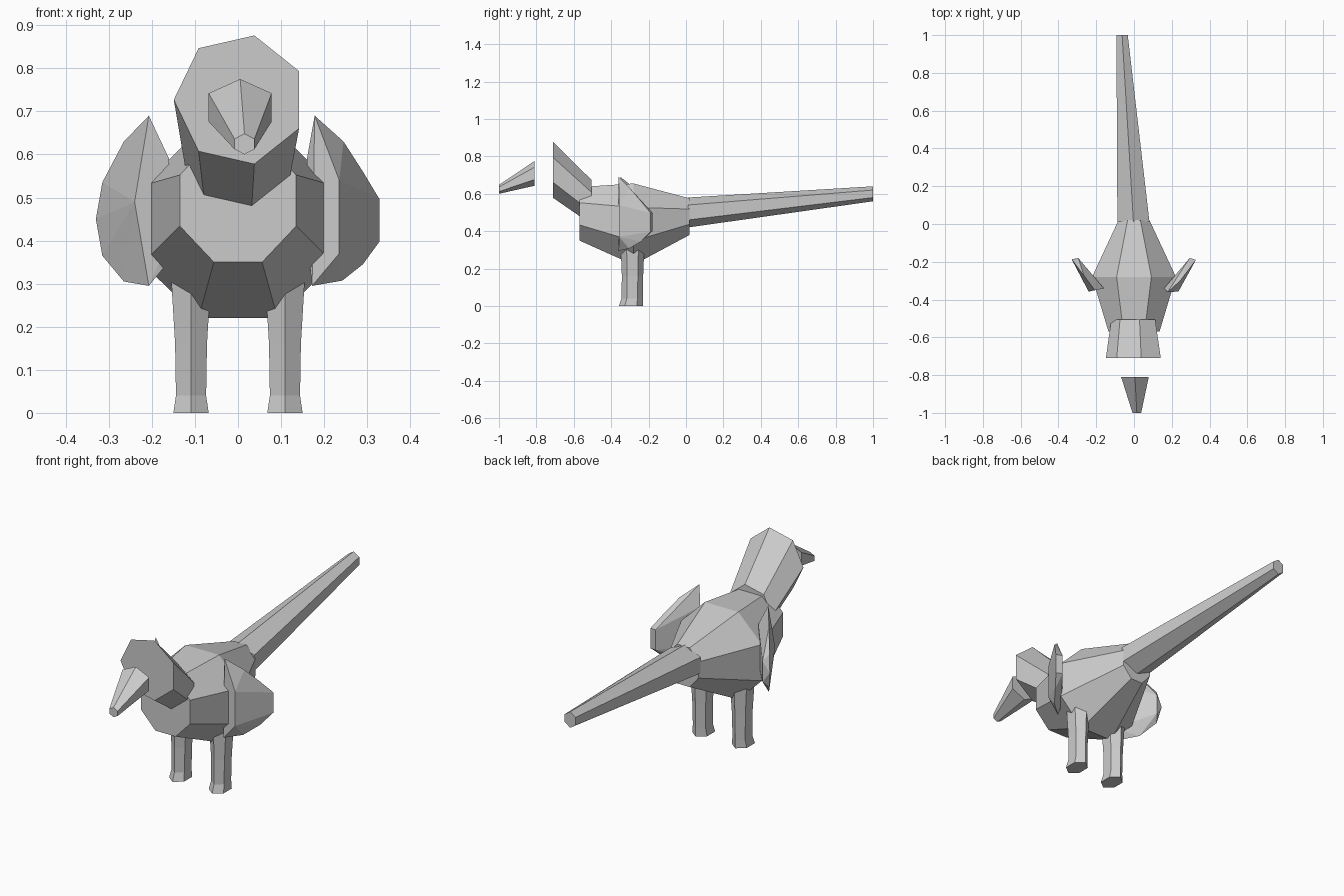
import bpy, bmesh
from math import sin, cos, pi, radians
from mathutils import Vector

cube = bpy.data.objects.get("Cube")
if cube:
    bpy.data.objects.remove(cube, do_unlink=True)

grey = bpy.data.materials.new("plain_grey")
grey.use_nodes = True
colour = (0.6, 0.6, 0.6, 1)
grey.diffuse_color = colour
grey.node_tree.nodes["Principled BSDF"].inputs["Base Color"].default_value = colour


def finish(name, bm):
    bmesh.ops.recalc_face_normals(bm, faces=bm.faces)
    mesh = bpy.data.meshes.new(name)
    bm.to_mesh(mesh)
    bm.free()
    mesh.materials.append(grey)
    obj = bpy.data.objects.new(name, mesh)
    bpy.context.collection.objects.link(obj)
    return obj


def ring(centre, half_u, half_v, sides, start=0.0, upright=False):
    """Polygon around the y axis, or around the z axis when upright."""
    pts = []
    for i in range(sides):
        a = radians(start) + 2 * pi * i / sides
        u, v = half_u * cos(a), half_v * sin(a)
        pts.append(Vector(centre) + Vector((u, v, 0) if upright else (u, 0, v)))
    return pts


def loft(name, rings):
    bm = bmesh.new()
    loops = [[bm.verts.new(p) for p in r] for r in rings]
    n = len(loops[0])
    for a, b in zip(loops, loops[1:]):
        for i in range(n):
            j = (i + 1) % n
            bm.faces.new((a[i], a[j], b[j], b[i]))
    bm.faces.new(loops[0])
    bm.faces.new(loops[-1])
    return finish(name, bm)


# Body: three flat-sided octagons
flat8 = 1 / cos(pi / 8)
loft("body", [ring((0, y, z), hx * flat8, hz * flat8, 8, 22.5) for y, z, hx, hz in (
    (-0.57, 0.493, 0.135, 0.143),
    (-0.28, 0.4375, 0.222, 0.2175),
    (0.02, 0.478, 0.082, 0.0975))])

# Head: seven-sided, widening and rising forwards
loft("head", [ring((0.004, -0.71, 0.727), 0.153, 0.153, 7, 180),
              ring((0.002, -0.505, 0.555), 0.122, 0.122, 7, 180)])

# Beak and tail: tapered six-sided rods
flat6 = 1 / cos(pi / 6)
loft("beak", [ring((0.005, -0.81, 0.709), 0.073 * flat6, 0.066, 6, 30),
              ring((0.015, -1.0, 0.624), 0.023 * flat6, 0.024, 6, 30)])
loft("tail", [ring((-0.003, 0.01, 0.50), 0.085 * flat6, 0.08, 6, 30),
              ring((-0.063, 1.0, 0.60), 0.03 * flat6, 0.04, 6, 30)])

# Legs with slightly flared feet
for side, name in ((1, "left_leg"), (-1, "right_leg")):
    loft(name, [ring((side * 0.109, y, z), hx * flat6, hy, 6, 30, True) for z, y, hx, hy in (
        (0, -0.295, 0.041, 0.064),
        (0.04, -0.288, 0.035, 0.057),
        (0.16, -0.286, 0.037, 0.057),
        (0.31, -0.286, 0.046, 0.063))])


# Wings: thin swept shells, outline given as (distance from centre, height)
def wing(name, side, outline, crease):
    pts = [(x, max(-0.36, -0.36 + 1.33 * (x - 0.2)), z) for x, z in outline]
    pts += [(x, -0.358, z) for x, z in crease]
    # Inner face, sunk into the body
    pts += [(x, y, z) for x, y in ((0.16, -0.34), (0.295, -0.18)) for z in (0.40, 0.50)]
    pts += [(0.16, -0.34, 0.59), (0.17, -0.34, 0.34)]
    bm = bmesh.new()
    for x, y, z in pts:
        bm.verts.new((side * x, y, z))
    out = bmesh.ops.convex_hull(bm, input=bm.verts)
    loose = {g for g in out["geom_interior"] + out["geom_unused"]
             if isinstance(g, bmesh.types.BMVert)}
    bmesh.ops.delete(bm, geom=list(loose), context='VERTS')
    bmesh.ops.dissolve_limit(bm, angle_limit=radians(4), verts=bm.verts, edges=bm.edges)
    finish(name, bm)


wing("left_wing", 1,
     ((0.178, 0.69), (0.245, 0.63), (0.29, 0.56), (0.328, 0.497),
      (0.328, 0.397), (0.29, 0.345), (0.242, 0.307), (0.172, 0.295)),
     ((0.235, 0.54), (0.235, 0.37)))
wing("right_wing", -1,
     ((0.207, 0.69), (0.265, 0.63), (0.315, 0.535), (0.33, 0.45),
      (0.315, 0.365), (0.265, 0.305), (0.207, 0.295)),
     ((0.24, 0.49),))
